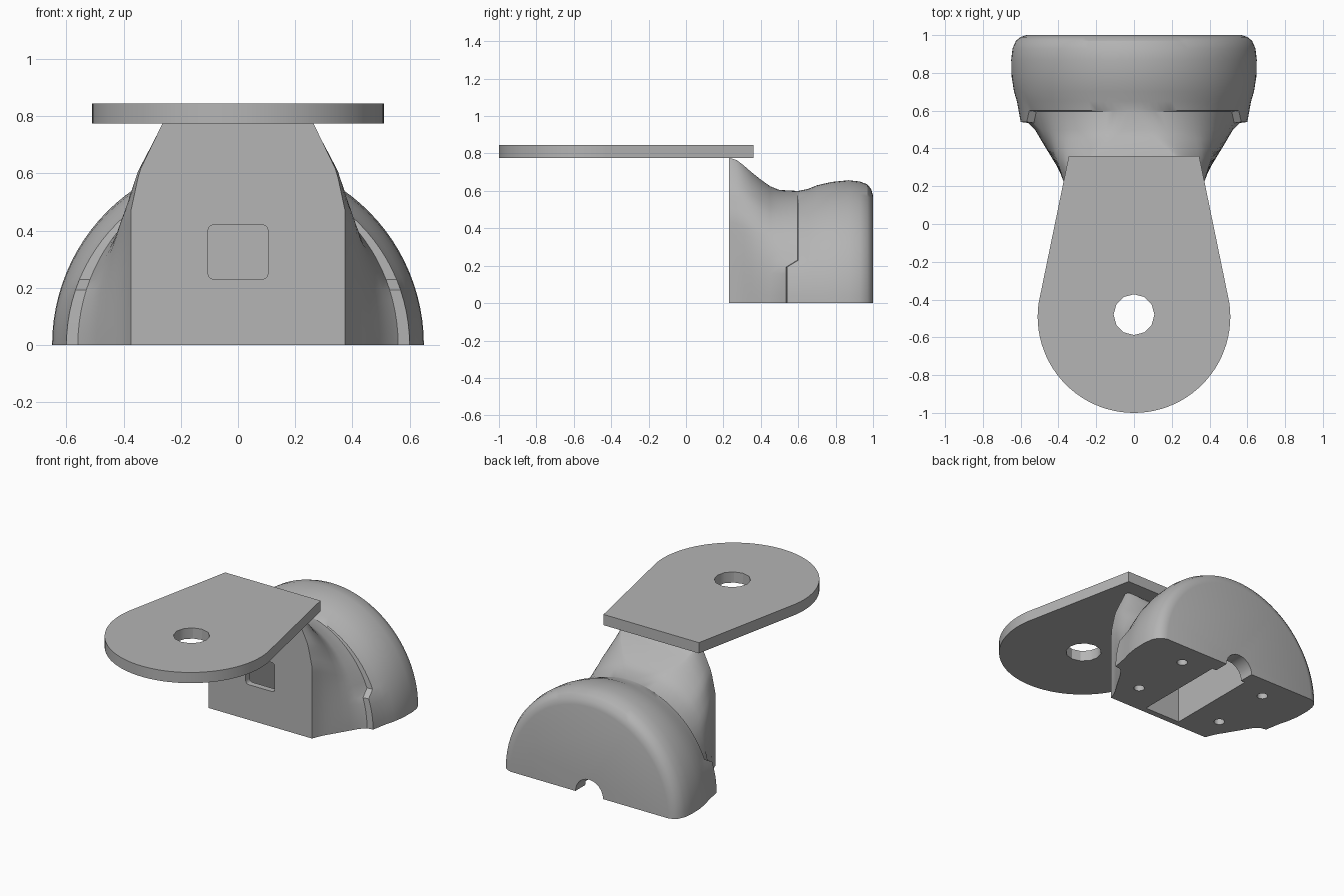
import bpy, bmesh, math
from mathutils import Matrix, Vector

cube = bpy.data.objects.get("Cube")
if cube:
    bpy.data.objects.remove(cube, do_unlink=True)

grey = bpy.data.materials.new("plain_grey")
grey.use_nodes = True
color = (0.46, 0.46, 0.46, 1)
grey.diffuse_color = color
grey.node_tree.nodes["Principled BSDF"].inputs["Base Color"].default_value = color


def make_object(name, bm):
    bmesh.ops.recalc_face_normals(bm, faces=bm.faces)
    mesh = bpy.data.meshes.new(name)
    bm.to_mesh(mesh)
    bm.free()
    mesh.materials.append(grey)
    ob = bpy.data.objects.new(name, mesh)
    bpy.context.collection.objects.link(ob)
    return ob


def box(name, low, high, rounding=0):
    low, high = Vector(low), Vector(high)
    bm = bmesh.new()
    bmesh.ops.create_cube(bm, size=1)
    for v in bm.verts:
        v.co = (low + high) / 2 + v.co * (high - low)
    if rounding:
        edges = [e for e in bm.edges
                 if abs(e.verts[0].co.y - e.verts[1].co.y) > 0.01]
        bmesh.ops.bevel(bm, geom=edges, offset=rounding, segments=3,
                        profile=0.5, affect='EDGES')
    return make_object(name, bm)


def cylinder(name, center, radius, depth, sides=16, along_y=False):
    bm = bmesh.new()
    turn = Matrix.Rotation(math.pi / 2, 4, 'X') if along_y else Matrix()
    bmesh.ops.create_cone(bm, cap_ends=True, segments=sides, radius1=radius,
                          radius2=radius, depth=depth,
                          matrix=Matrix.Translation(center) @ turn)
    return make_object(name, bm)


def cut(target, cutter):
    mod = target.modifiers.new("cut", 'BOOLEAN')
    mod.operation = 'DIFFERENCE'
    mod.solver = 'EXACT'
    mod.object = cutter
    cutter.hide_render = True
    bpy.context.view_layer.objects.active = target
    bpy.ops.object.modifier_apply(modifier=mod.name)
    bpy.data.objects.remove(cutter, do_unlink=True)


def smooth(ob):
    bpy.ops.object.select_all(action='DESELECT')
    ob.select_set(True)
    bpy.context.view_layer.objects.active = ob
    bpy.ops.object.shade_smooth_by_angle(angle=math.radians(30))


# Body stations from front to back: y, half width, height
STATIONS = [
    (.23, .375, .778), (.27, .39, .765), (.31, .41, .735), (.35, .435, .70),
    (.40, .465, .66), (.45, .495, .625), (.50, .525, .605), (.595, .56, .60),
    (.60, .60, .60), (.65, .62, .61), (.70, .635, .63), (.78, .648, .648),
    (.87, .65, .657), (.93, .643, .65), (.97, .625, .635), (.99, .60, .61),
    (1.0, .57, .575)]


def front_shape(f):
    """Relative half width of the flat front at height fraction f."""
    if f < 0.6:
        return 1
    if f < 0.78:
        return 1 - 0.08 * (f - 0.6) / 0.18
    return 0.92 - 0.22 * (f - 0.78) / 0.22


# Body: loft from the flat tapered front into a half-round dome
STEPS = 24
bm = bmesh.new()
rings = []
for y, width, height in STATIONS:
    t = min(1, (y - 0.23) / 0.36)
    t = t * t * (3 - 2 * t)
    side = []
    for i in range(STEPS + 1):
        angle = math.pi / 2 * i / STEPS
        f = math.sin(angle)
        x = width * ((1 - t) * front_shape(f) + t * math.cos(angle))
        z = height * f
        # The side step sits further forward near the base
        low = 0.59 < y < 0.61 and z < 0.22
        side.append((x, y - 0.06 if low else y, z))
    points = side + [(-x, yy, z) for x, yy, z in reversed(side)]
    rings.append([bm.verts.new(p) for p in points])
for a, b in zip(rings, rings[1:]):
    for i in range(len(a)):
        j = (i + 1) % len(a)
        bm.faces.new((a[i], a[j], b[j], b[i]))
bm.faces.new(rings[0])
bm.faces.new(rings[-1])
bmesh.ops.remove_doubles(bm, verts=bm.verts, dist=0.0005)
body = make_object("body", bm)

# Pocket, front window, rear cable arch and screw holes
cut(body, box("pocket_cutter", (-.13, .27, -.1), (.13, .90, .425)))
cut(body, box("window_cutter", (-.105, .1, .23), (.105, .4, .42), 0.02))
cut(body, cylinder("arch_cutter", (0, .96, 0), .1, .3, 24, along_y=True))
for x in (-.32, .32):
    for y in (.43, .84):
        cut(body, cylinder("screw_cutter", (x, y, 0), .033, .3))
smooth(body)

# Mounting plate: round nose tapering to a straight back edge
bm = bmesh.new()
outline = [(-.345, .36)]
for i in range(49):
    a = math.radians(172 + 196 * i / 48)
    outline.append((.51 * math.cos(a), -.49 + .51 * math.sin(a)))
outline.append((.345, .36))
face = bm.faces.new([bm.verts.new((x, y, .775)) for x, y in outline])
solid = bmesh.ops.extrude_face_region(bm, geom=[face])
for v in solid["geom"]:
    if isinstance(v, bmesh.types.BMVert):
        v.co.z = .845
plate = make_object("mounting_plate", bm)
cut(plate, cylinder("plate_hole_cutter", (0, -.48, .81), .108, .3, 12))
smooth(plate)
